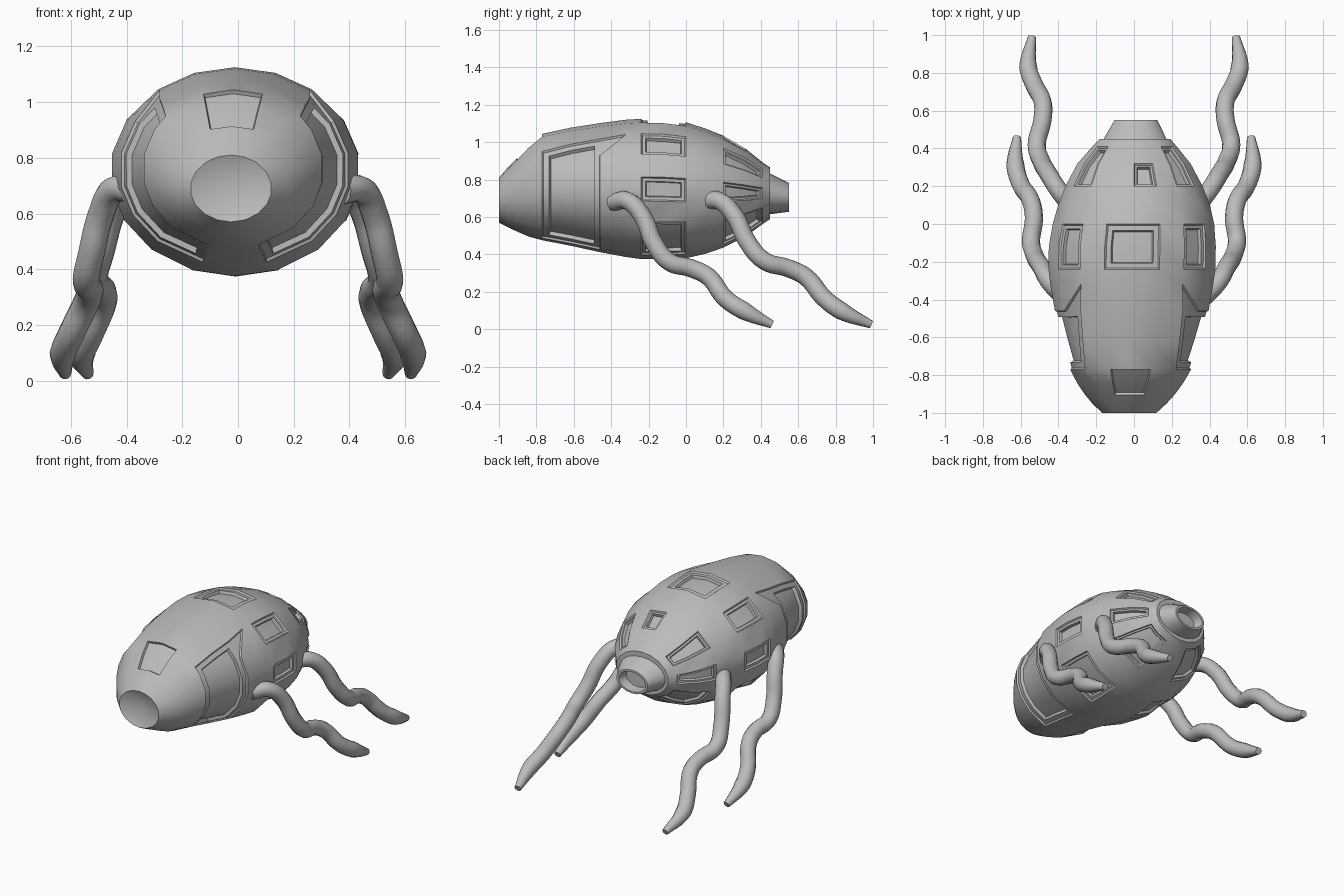
import bpy, bmesh
from math import sin, cos, radians
from mathutils import Vector

cube = bpy.data.objects.get("Cube")
if cube:
    bpy.data.objects.remove(cube, do_unlink=True)

grey = bpy.data.materials.new("hull_grey")
grey.use_nodes = True
GREY = (0.5, 0.5, 0.5, 1)
grey.diffuse_color = GREY
grey.node_tree.nodes["Principled BSDF"].inputs["Base Color"].default_value = GREY

# Ring angles: panel edges fall on these lines, mirrored left to right
half = [-90, -70, -48, -28, -10, 10, 30, 52, 71, 90]
ANGLES = half + [180 - a for a in reversed(half[1:-1])]
N = len(ANGLES)


def on_ring(station, angle):
    y, cx, cz, rx, rz = station
    return Vector((cx + rx * cos(radians(angle)), y, cz + rz * sin(radians(angle))))


def loft(bm, stations, start=None, end=None):
    """Skin elliptical rings (y, centre x, centre z, radius x, radius z)."""
    rings = [[bm.verts.new(on_ring(s, a)) for a in ANGLES] for s in stations]
    cells = {}
    for i in range(len(rings) - 1):
        for j in range(N):
            k = (j + 1) % N
            cells[i, j] = bm.faces.new((rings[i][j], rings[i][k], rings[i + 1][k], rings[i + 1][j]))
    for ring, tip in ((rings[0], start), (rings[-1], end)):
        if tip:
            v = bm.verts.new(tip)
            for j in range(N):
                bm.faces.new((ring[j], ring[(j + 1) % N], v))
    bmesh.ops.recalc_face_normals(bm, faces=bm.faces)
    return rings, cells


def finish(bm, name):
    mesh = bpy.data.meshes.new(name)
    bm.to_mesh(mesh)
    bm.free()
    obj = bpy.data.objects.new(name, mesh)
    bpy.context.collection.objects.link(obj)
    mesh.materials.append(grey)
    bpy.ops.object.select_all(action='DESELECT')
    obj.select_set(True)
    bpy.context.view_layer.objects.active = obj
    bpy.ops.object.shade_smooth_by_angle(angle=radians(35))


def inset(bm, faces, *steps):
    for thickness, depth in steps:
        bmesh.ops.inset_region(bm, faces=faces, thickness=thickness, depth=depth,
                               use_even_offset=True, use_boundary=True)


# Hull
hull = [(-1, -.025, .69, .146, .12), (-.95, -.024, .706, .2, .162),
        (-.905, -.022, .718, .24, .195), (-.84, -.02, .74, .286, .245),
        (-.77, -.018, .76, .325, .284), (-.62, -.015, .762, .37, .315),
        (-.46, -.012, .757, .413, .345), (-.32, -.012, .753, .438, .367),
        (-.24, -.011, .75, .448, .375), (-.12, -.009, .748, .449, .374),
        (0, -.003, .743, .434, .363), (.1, 0, .738, .408, .336),
        (.2, 0, .735, .369, .299), (.32, 0, .73, .304, .234),
        (.41, .003, .727, .227, .165), (.45, .005, .727, .19, .138)]
bm = bmesh.new()
rings, cells = loft(bm, hull, start=(-.025, -.95, .69), end=(.005, .45, .727))
row = {s[0]: i for i, s in enumerate(hull)}


def region(y0, y1, columns):
    return [cells[i, j] for i in range(row[y0], row[y1]) for j in columns]


FRAME = ((.007, -.009), (.017, 0), (.004, -.018))
SLIM_FRAME = ((.006, -.009), (.011, 0), (.004, -.018))

# Side hatches with a pointed upper rear corner
for mirrored in (False, True):
    def col(j):
        return N - 1 - j if mirrored else j

    def vert(y, k):
        return rings[row[y]][N - k if mirrored else k]

    # Slope the upper hatch edge down to the nose and drop its lower edge
    for y, k, angle in ((-.77, 7, 42), (-.62, 7, 46), (-.46, 7, 49),
                        (-.77, 1, -74), (-.62, 1, -74), (-.46, 1, -74)):
        vert(y, k).co = on_ring(hull[row[y]], 180 - angle if mirrored else angle)

    hatch = region(-.77, -.46, [col(j) for j in range(1, 7)])
    corner = cells[row[-.46], col(6)]
    other, _ = bmesh.utils.face_split(corner, vert(-.46, 6), vert(-.32, 7))
    tip = corner if vert(-.46, 7) in corner.verts else other
    inset(bm, hatch + [tip], (.006, -.01))
    inset(bm, hatch, (.03, 0), (.005, -.02))

    # Side windows, middle and rear bands
    for columns in ((4,), (6,), (1, 2)):
        window = [col(j) for j in columns]
        inset(bm, region(-.24, 0, window), *FRAME)
        inset(bm, region(.2, .41, window), *SLIM_FRAME)

# Roof windows and nose plate
inset(bm, region(-.24, 0, (8, 9)), (.008, -.009), (.025, 0), (.005, -.018))
inset(bm, region(.2, .32, (8,)), *SLIM_FRAME)
inset(bm, region(-.905, -.77, (8, 9)), (.004, -.015))
finish(bm, "hull")

# Tail nozzle
bm = bmesh.new()
loft(bm, [(.43, .005, .727, .18, .115), (.55, .01, .705, .115, .077),
          (.55, .01, .705, .098, .065), (.49, .01, .705, .085, .056)], end=(.01, .49, .705))
finish(bm, "tail_nozzle")

# Wavy legs
front = [(.37, -.39, .68), (.445, -.31, .685), (.49, -.23, .6), (.525, -.17, .46),
         (.545, -.09, .36), (.53, .03, .325), (.545, .12, .28), (.6, .21, .165),
         (.628, .31, .098), (.62, .46, .025)]
rear = [(.33, .09, .685), (.4, .18, .685), (.45, .26, .605), (.49, .33, .465),
        (.515, .42, .365), (.485, .55, .325), (.483, .64, .28), (.53, .74, .165),
        (.56, .83, .098), (.54, .99, .025)]
for name, path in (("front", front), ("rear", rear)):
    for side, sign in (("left", 1), ("right", -1)):
        curve = bpy.data.curves.new(f"{name}_{side}_leg", 'CURVE')
        curve.dimensions = '3D'
        curve.bevel_depth = .048
        curve.bevel_resolution = 4
        curve.resolution_u = 6
        curve.use_fill_caps = True
        spline = curve.splines.new('BEZIER')
        spline.bezier_points.add(len(path) - 1)
        for point, (x, y, z) in zip(spline.bezier_points, path):
            point.co = Vector((sign * x, y, z))
            point.handle_left_type = point.handle_right_type = 'AUTO'
        # Straight tapering tip
        spline.bezier_points[-1].handle_left_type = 'VECTOR'
        spline.bezier_points[-1].radius = .45
        curve.materials.append(grey)
        bpy.context.collection.objects.link(bpy.data.objects.new(curve.name, curve))
